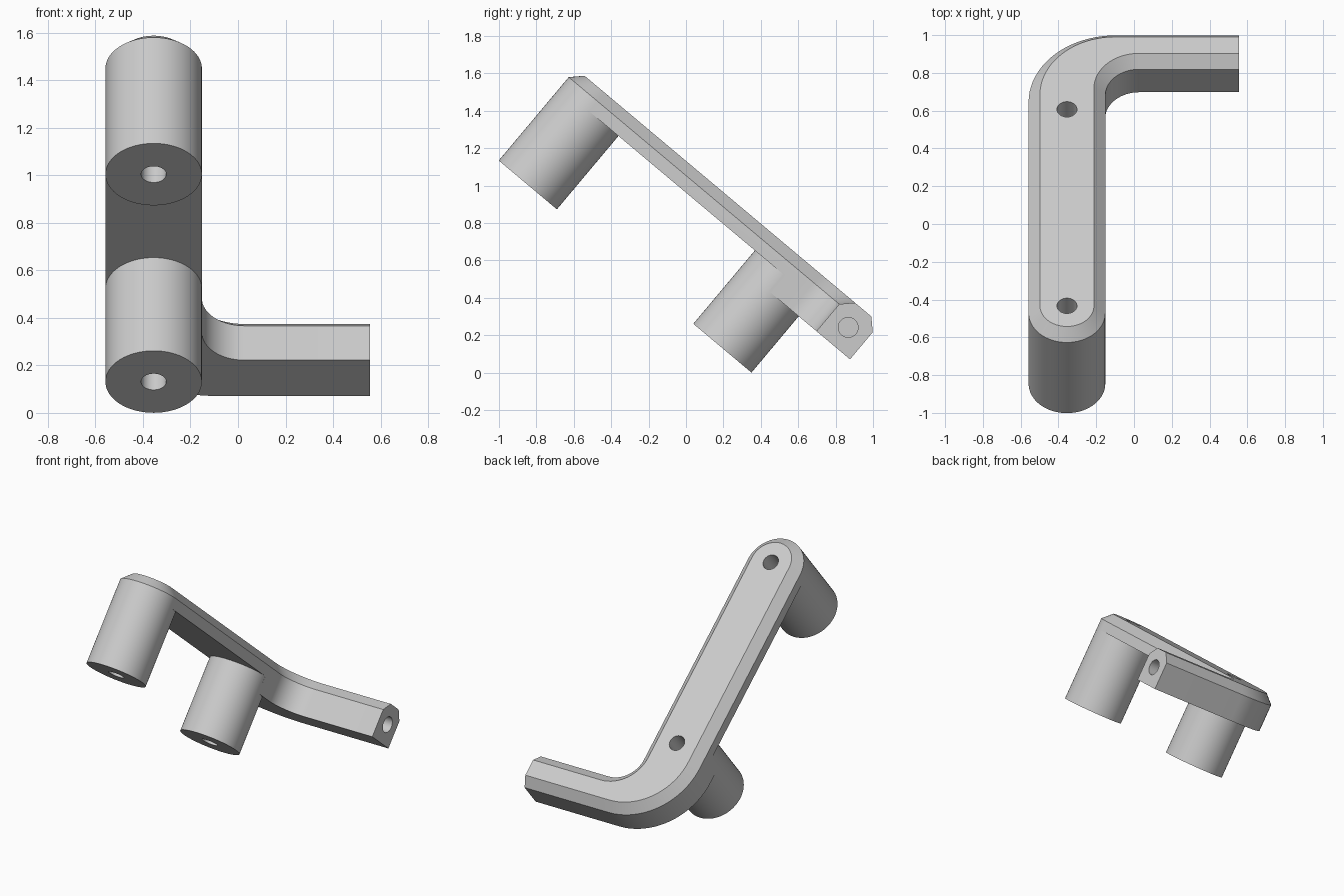
import bpy, bmesh
from math import cos, sin, pi, radians
from mathutils import Matrix, Vector

if "Cube" in bpy.data.objects:
    bpy.data.objects.remove(bpy.data.objects["Cube"])

# Flat working frame: leg along y, thickness along z; the whole is tilted at the end
TILT = Matrix.Translation((0, 0, -0.006)) @ Matrix.Rotation(radians(-40), 4, 'X')
LEG_X, LEG_R = -0.355, 0.203
POSTS = {"end_post": -1.297, "corner_post": 0.061}
POST_BOTTOM, ARM_BOTTOM, LEG_BOTTOM, TOP = 0.23, 0.623, 0.742, 0.872
ARM_IN, ARM_OUT, ARM_END = 0.388, 0.622, 0.555
OUTER_R, INNER_R, CHAMFER = 0.46, 0.18, 0.06
HOLE_R = 0.053

grey = bpy.data.materials.new("light_grey")
grey.use_nodes = True
grey.diffuse_color = (0.6, 0.6, 0.6, 1)
grey.node_tree.nodes["Principled BSDF"].inputs["Base Color"].default_value = grey.diffuse_color


def make_object(name, bm):
    bmesh.ops.recalc_face_normals(bm, faces=bm.faces)
    mesh = bpy.data.meshes.new(name)
    bm.to_mesh(mesh)
    bm.free()
    mesh.materials.append(grey)
    obj = bpy.data.objects.new(name, mesh)
    bpy.context.collection.objects.link(obj)
    return obj


def cylinder(name, start, end, radius, sides=64):
    start, end = Vector(start), Vector(end)
    axis = end - start
    bm = bmesh.new()
    place = Matrix.Translation((start + end) / 2) @ axis.to_track_quat('Z', 'Y').to_matrix().to_4x4()
    bmesh.ops.create_cone(bm, cap_ends=True, segments=sides, radius1=radius,
                          radius2=radius, depth=axis.length, matrix=place)
    return make_object(name, bm)


def box(name, low, high):
    low, high = Vector(low), Vector(high)
    bm = bmesh.new()
    bmesh.ops.create_cube(bm, size=1, matrix=Matrix.Translation((low + high) / 2)
                          @ Matrix.Diagonal((*(high - low), 1)))
    return make_object(name, bm)


def activate(obj):
    bpy.ops.object.select_all(action='DESELECT')
    obj.select_set(True)
    bpy.context.view_layer.objects.active = obj


def cut(obj, cutter):
    cutter.hide_render = True
    mod = obj.modifiers.new("cut", 'BOOLEAN')
    mod.operation, mod.solver, mod.object = 'DIFFERENCE', 'EXACT', cutter
    activate(obj)
    bpy.ops.object.modifier_apply(modifier=mod.name)
    bpy.data.objects.remove(cutter)


def arc(cx, cy, r, a0, a1, steps):
    angles = [radians(a0 + (a1 - a0) * i / steps) for i in range(steps + 1)]
    return [(cx + r * cos(a), cy + r * sin(a)) for a in angles]


def outline(d):
    """L-shaped outline, inset by d everywhere except at the arm's end."""
    left, right = LEG_X - LEG_R, LEG_X + LEG_R
    return ([(ARM_END, ARM_IN + d), (ARM_END, ARM_OUT - d)]
            + arc(left + OUTER_R, ARM_OUT - OUTER_R, OUTER_R - d, 90, 180, 20)
            + arc(LEG_X, POSTS["end_post"], LEG_R - d, 180, 360, 32)
            + arc(right + INNER_R, ARM_IN - INNER_R, INNER_R + d, 180, 90, 16))


# Bent bar with chamfered top edge
bm = bmesh.new()
layers = [(0, ARM_BOTTOM), (0, TOP - CHAMFER), (CHAMFER, TOP)]
rings = [[bm.verts.new((x, y, z)) for x, y in outline(d)] for d, z in layers]
for lower, upper in zip(rings, rings[1:]):
    for i in range(len(lower)):
        j = (i + 1) % len(lower)
        bm.faces.new((lower[i], lower[j], upper[j], upper[i]))
bm.faces.new(rings[0])
bm.faces.new(rings[-1])
bar = make_object("bent_bar", bm)

# The leg is thinner than the arm
cut(bar, box("leg_relief", (-1, -2, 0), (0, 0.055, LEG_BOTTOM)))

# Blind hole in the arm's end
arm_mid = ((ARM_IN + ARM_OUT) / 2, (ARM_BOTTOM + TOP) / 2)
cut(bar, cylinder("arm_hole", (ARM_END - 0.3, *arm_mid), (1, *arm_mid), HOLE_R, 48))

# Round posts, drilled through together with the bar
parts = [bar]
for name, y in POSTS.items():
    post = cylinder(name, (LEG_X, y, POST_BOTTOM), (LEG_X, y, LEG_BOTTOM), LEG_R)
    for part in (bar, post):
        cut(part, cylinder("post_hole", (LEG_X, y, 0), (LEG_X, y, 1), HOLE_R, 48))
    parts.append(post)

for part in parts:
    part.data.transform(TILT)
    activate(part)
    bpy.ops.object.shade_smooth_by_angle(angle=radians(30))
